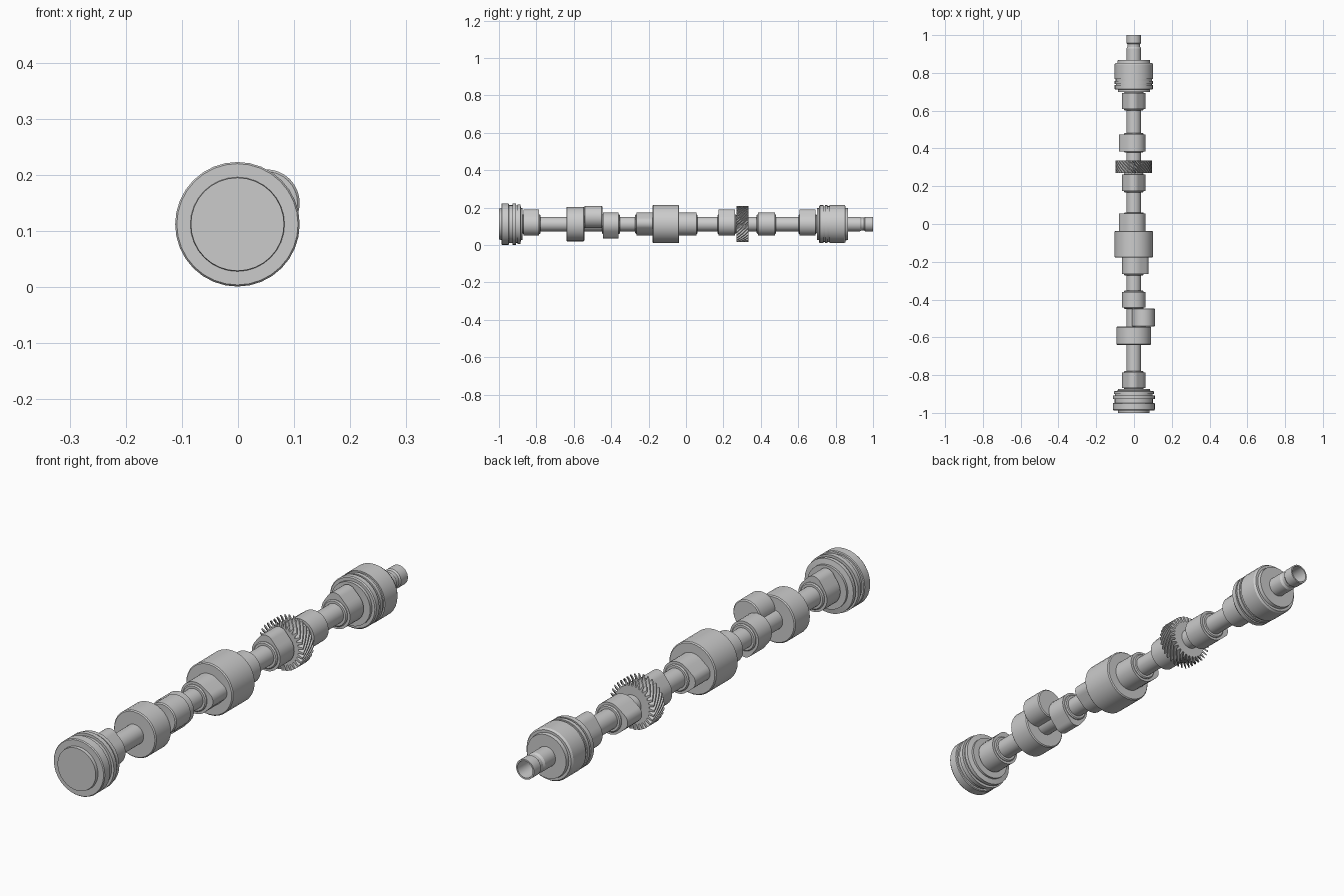
import bpy, bmesh
from math import sin, cos, pi, radians, tau

if "Cube" in bpy.data.objects:
    bpy.data.objects.remove(bpy.data.objects["Cube"])

CX, CZ = -0.001, 0.112   # shaft axis


def make(name, verts, faces, angle=30):
    me = bpy.data.meshes.new(name)
    me.from_pydata(verts, [], faces)
    bm = bmesh.new()
    bm.from_mesh(me)
    bmesh.ops.recalc_face_normals(bm, faces=bm.faces)
    bm.to_mesh(me)
    bm.free()
    ob = bpy.data.objects.new(name, me)
    bpy.context.collection.objects.link(ob)
    bpy.ops.object.select_all(action='DESELECT')
    ob.select_set(True)
    bpy.context.view_layer.objects.active = ob
    bpy.ops.object.shade_smooth_by_angle(angle=radians(angle))
    return ob


def loft(name, rings, angle=30):
    """Skin equal-length rings of points and cap both ends."""
    n = len(rings[0])
    verts = [p for r in rings for p in r]
    faces = [(k * n + i, k * n + (i + 1) % n, (k + 1) * n + (i + 1) % n, (k + 1) * n + i)
             for k in range(len(rings) - 1) for i in range(n)]
    faces += [tuple(range(n)), tuple(range(len(verts) - n, len(verts)))]
    return make(name, verts, faces, angle)


def turned(name, profile, x=CX, z=CZ, n=32):
    """Lathe a list of (y, radius) around an axis along y."""
    return loft(name, [[(x + r * cos(tau * i / n), y, z + r * sin(tau * i / n))
                        for i in range(n)] for y, r in profile])


def drum(name, y0, y1, r, **kw):
    c = 0.004
    return turned(name, [(y0, r - c), (y0 + c, r), (y1 - c, r), (y1, r - c)], **kw)


def lobe(name, y0, y1, deg, base=0.062, nose=0.034, lift=0.044):
    """Cam: base circle and smaller nose circle joined by tangent flats."""
    a0 = math_acos((base - nose) / lift)
    pts = []
    for i in range(13):
        t = -a0 + 2 * a0 * i / 12
        pts.append((lift + nose * cos(t), nose * sin(t)))
    for i in range(25):
        t = a0 + (tau - 2 * a0) * i / 24
        pts.append((base * cos(t), base * sin(t)))
    d = radians(deg)
    rot = [(CX + u * cos(d) - v * sin(d), CZ + u * sin(d) + v * cos(d)) for u, v in pts]
    loft(name, [[(x, y, z) for x, z in rot] for y in (y0, y1)], 25)
    drum(name + "_collar", y0 - 0.007, y1 + 0.007, 0.052)


from math import acos as math_acos

# main shaft with necked, hollow rear end
turned("shaft", [(-0.96, 0.039), (0.93, 0.039), (0.938, 0.034), (0.952, 0.034),
                 (0.958, 0.039), (1.0, 0.039), (1.0, 0.033), (0.92, 0.030)])

# grooved front flange
turned("front_flange", [(-1.0, 0.083), (-0.987, 0.084), (-0.987, 0.108), (-0.983, 0.111),
                        (-0.95, 0.111), (-0.947, 0.108), (-0.947, 0.101), (-0.927, 0.101),
                        (-0.927, 0.111), (-0.909, 0.111), (-0.909, 0.100), (-0.901, 0.100),
                        (-0.901, 0.106), (-0.886, 0.106), (-0.882, 0.085), (-0.873, 0.085)])

# bearing journals
drum("front_journal", -0.64, -0.543, 0.092)
drum("middle_journal", -0.178, -0.037, 0.102)
turned("rear_journal", [(0.70, 0.085), (0.712, 0.085), (0.712, 0.097), (0.716, 0.101),
                        (0.735, 0.101), (0.735, 0.095), (0.742, 0.095), (0.742, 0.101),
                        (0.757, 0.101), (0.757, 0.096), (0.768, 0.096), (0.768, 0.102),
                        (0.845, 0.102), (0.853, 0.097), (0.853, 0.087), (0.867, 0.085)])

# offset round pump drive
drum("eccentric", -0.543, -0.447, 0.060, x=0.050, z=0.150)

# cam lobes: (start, end, nose direction in degrees)
for i, (a, b, d) in enumerate([(-0.868, -0.785, 95), (-0.443, -0.36, -92), (-0.265, -0.178, 5),
                               (-0.037, 0.055, 180), (0.175, 0.262, 92),
                               (0.385, 0.475, 178), (0.608, 0.693, 95)]):
    lobe(f"cam_lobe_{i + 1}", a, b, d)

# helical drive gear
TEETH, TWIST, STEPS = 30, 0.7, 8
outline = []
for t in range(TEETH):
    for f, r in ((0.0, 0.074), (0.35, 0.074), (0.52, 0.096), (0.83, 0.096)):
        outline.append((tau * (t + f) / TEETH, r))
rings = []
for s in range(STEPS + 1):
    y = 0.27 + 0.065 * s / STEPS
    tw = TWIST * s / STEPS
    rings.append([(CX + r * cos(a + tw), y, CZ + r * sin(a + tw)) for a, r in outline])
loft("helical_gear", rings, 25)
